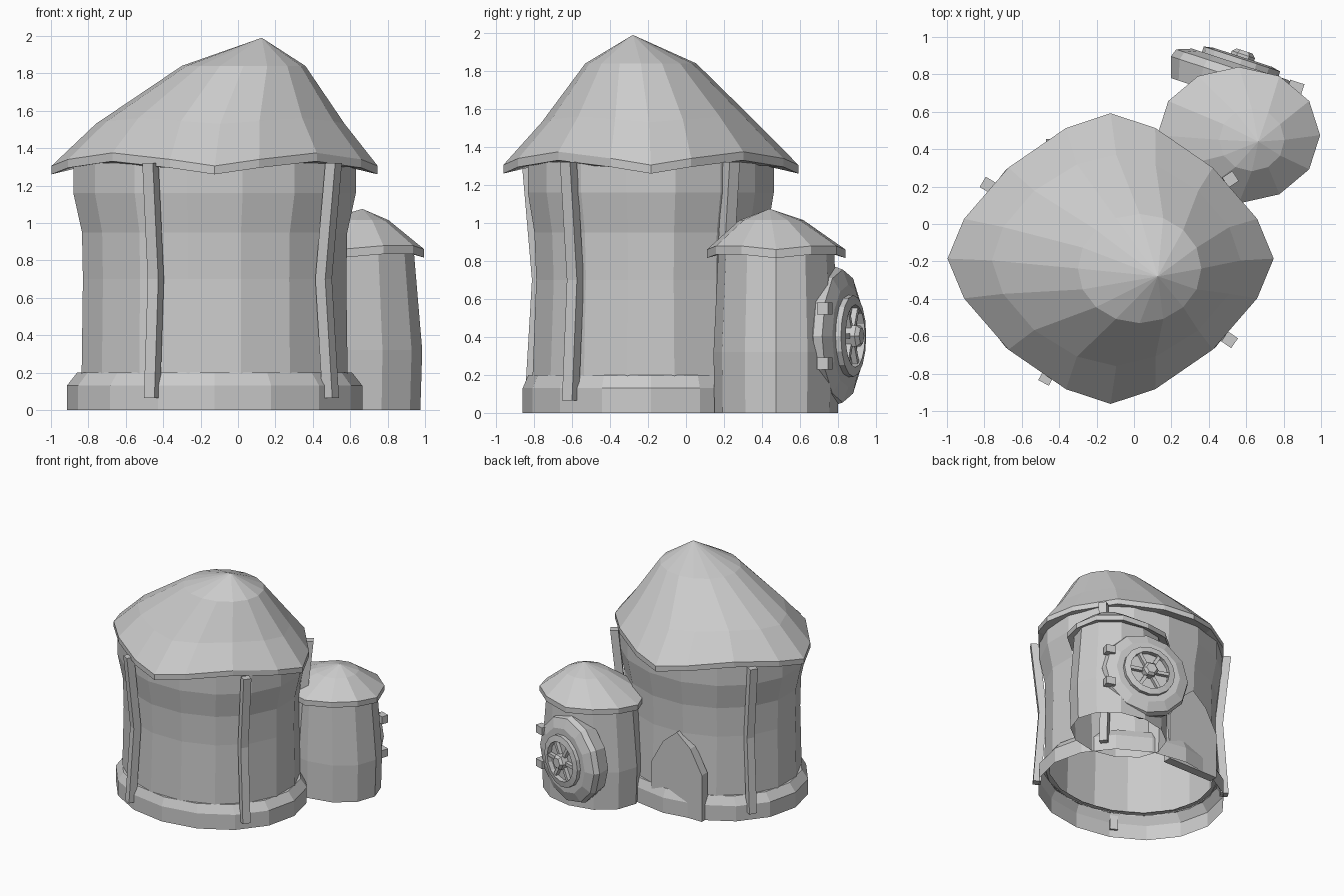
import bpy, bmesh
from math import sin, cos, pi
from mathutils import Vector, Matrix

cube = bpy.data.objects.get("Cube")
if cube:
    bpy.data.objects.remove(cube, do_unlink=True)

clay = bpy.data.materials.new("plain_grey")
clay.use_nodes = True
GREY = (0.6, 0.6, 0.6, 1)
clay.diffuse_color = GREY
clay.node_tree.nodes["Principled BSDF"].inputs["Base Color"].default_value = GREY


def finish(name, bm, matrix=None):
    if matrix:
        bm.transform(matrix)
    bmesh.ops.recalc_face_normals(bm, faces=bm.faces)
    mesh = bpy.data.meshes.new(name)
    bm.to_mesh(mesh)
    bm.free()
    mesh.materials.append(clay)
    obj = bpy.data.objects.new(name, mesh)
    bpy.context.collection.objects.link(obj)
    return obj


def power(v, p):
    return abs(v) ** p * (1 if v > 0 else -1)


def ring(center, rx, ry, z, n=16, p=1.0, lift=0.0, phase=0.0):
    """Oval cross-section; p pulls the diagonals in, lift raises them."""
    pts = []
    for k in range(n):
        a = 2 * pi * (k + phase) / n
        pts.append(Vector((center[0] + rx * power(cos(a), p),
                           center[1] + ry * power(sin(a), p),
                           z + lift * sin(2 * a) ** 2)))
    return pts


def loft(name, rings, tip=None, caps=False, closed=False, matrix=None):
    bm = bmesh.new()
    loops = [[bm.verts.new(p) for p in r] for r in rings]
    pairs = list(zip(loops, loops[1:]))
    if closed:
        pairs.append((loops[-1], loops[0]))
    for a, b in pairs:
        for i in range(len(a)):
            j = (i + 1) % len(a)
            bm.faces.new((a[i], a[j], b[j], b[i]))
    if tip:
        t = bm.verts.new(tip)
        top = loops[-1]
        for i in range(len(top)):
            bm.faces.new((top[i], top[(i + 1) % len(top)], t))
    if caps:
        bm.faces.new(loops[0])
        bm.faces.new(loops[-1])
    return finish(name, bm, matrix)


def box(name, center, size, matrix):
    bm = bmesh.new()
    bmesh.ops.create_cube(bm, size=1)
    bm.transform(Matrix.Translation(center) @ Matrix.Diagonal((*size, 1)))
    return finish(name, bm, matrix)


# Main tower: flared foot, waisted wall and leaning roof
T = (-0.125, -0.185)
loft("tower_foot", [ring(T, 0.79, 0.675, 0), ring(T, 0.79, 0.675, 0.13),
                    ring(T, 0.735, 0.645, 0.2), ring(T, 0.69, 0.6, 0.2)])
wall = [(0.725, 0.635, 0.19), (0.718, 0.615, 0.7), (0.723, 0.625, 0.95),
        (0.77, 0.66, 1.16), (0.77, 0.66, 1.32)]
loft("tower_wall", [ring(T, rx, ry, z, phase=0.5) for rx, ry, z in wall])
loft("tower_roof", [
    ring(T, 0.72, 0.61, 1.31),
    ring(T, 0.872, 0.777, 1.26, p=1.35, lift=0.07),
    ring(T, 0.872, 0.777, 1.305, p=1.35, lift=0.07),
    ring((-0.095, -0.195), 0.665, 0.565, 1.53, p=1.2, lift=0.03),
    ring((0.03, -0.238), 0.33, 0.292, 1.84),
], tip=(0.127, -0.28, 1.99))

# Bent timber posts around the tower
for i, (dx, dy) in enumerate([(-0.34, -0.63), (0.63, -0.43), (0.635, 0.42), (-0.65, 0.39)]):
    d = Vector((dx, dy, 0))
    out = d.normalized() * 0.032
    side = Vector((-out.y, out.x, 0))
    rings = []
    for f, z in [(0.985, 0.065), (0.925, 0.7), (1.01, 1.32)]:
        c = Vector((T[0], T[1], z)) + d * f
        rings.append([c + out + side, c - out + side, c - out - side, c + out - side])
    loft(f"post_{i + 1}", rings, caps=True)

# Pointed door slab at the back of the tower
outline = [(-0.24, 0), (0.24, 0), (0.24, 0.4), (0.13, 0.6), (0, 0.71), (-0.13, 0.6), (-0.24, 0.4)]
loft("door", [[Vector((x - 0.23, y, z)) for x, z in outline] for y in (0.38, 0.455)], caps=True)

# Small side tower
S = (0.56, 0.475)
loft("annex_wall", [ring(S, rx, ry, z, 12) for rx, ry, z in
                    [(0.415, 0.325, 0), (0.425, 0.33, 0.32), (0.38, 0.305, 0.85)]])
loft("annex_roof", [
    ring(S, 0.36, 0.29, 0.85, 12),
    ring(S, 0.435, 0.365, 0.815, 12, lift=0.025),
    ring(S, 0.435, 0.365, 0.86, 12, lift=0.025),
    ring((0.63, 0.45), 0.175, 0.168, 1.015, 12),
], tip=(0.665, 0.44, 1.075))

# Round hatch with a hand wheel; local z points out of the annex wall
n = Vector((0.31, 0.95, 0)).normalized()
up = Vector((0, 0, 1))
u = up.cross(n)
frame = Matrix((u, up, n)).transposed().to_4x4()
frame.translation = (0.56, 0.83, 0.405)
O = (0, 0)
loft("hatch", [ring(O, r, r, z, 12) for r, z in
               [(0.33, -0.16), (0.365, -0.05), (0.35, -0.005), (0.27, 0.025)]],
     caps=True, matrix=frame)
loft("wheel_rim", [ring(O, r, r, z, 16) for r, z in
                   [(0.215, 0.02), (0.215, 0.055), (0.165, 0.065), (0.165, 0.02)]],
     closed=True, matrix=frame)
loft("wheel_hub", [ring(O, r, r, z, 6) for r, z in [(0.065, 0.02), (0.065, 0.08), (0.045, 0.1)]],
     caps=True, matrix=frame)
for k in range(6):
    spin = frame @ Matrix.Rotation(k * pi / 3, 4, "Z")
    box(f"spoke_{k + 1}", (0.115, 0, 0.04), (0.13, 0.028, 0.03), spin)

# Hinge blocks beside the hatch
side = -0.32 if u.x < 0 else 0.32
for name, z in (("upper_hinge", 0.145), ("lower_hinge", -0.145)):
    box(name, (side, z, 0.0), (0.08, 0.065, 0.06), frame)
